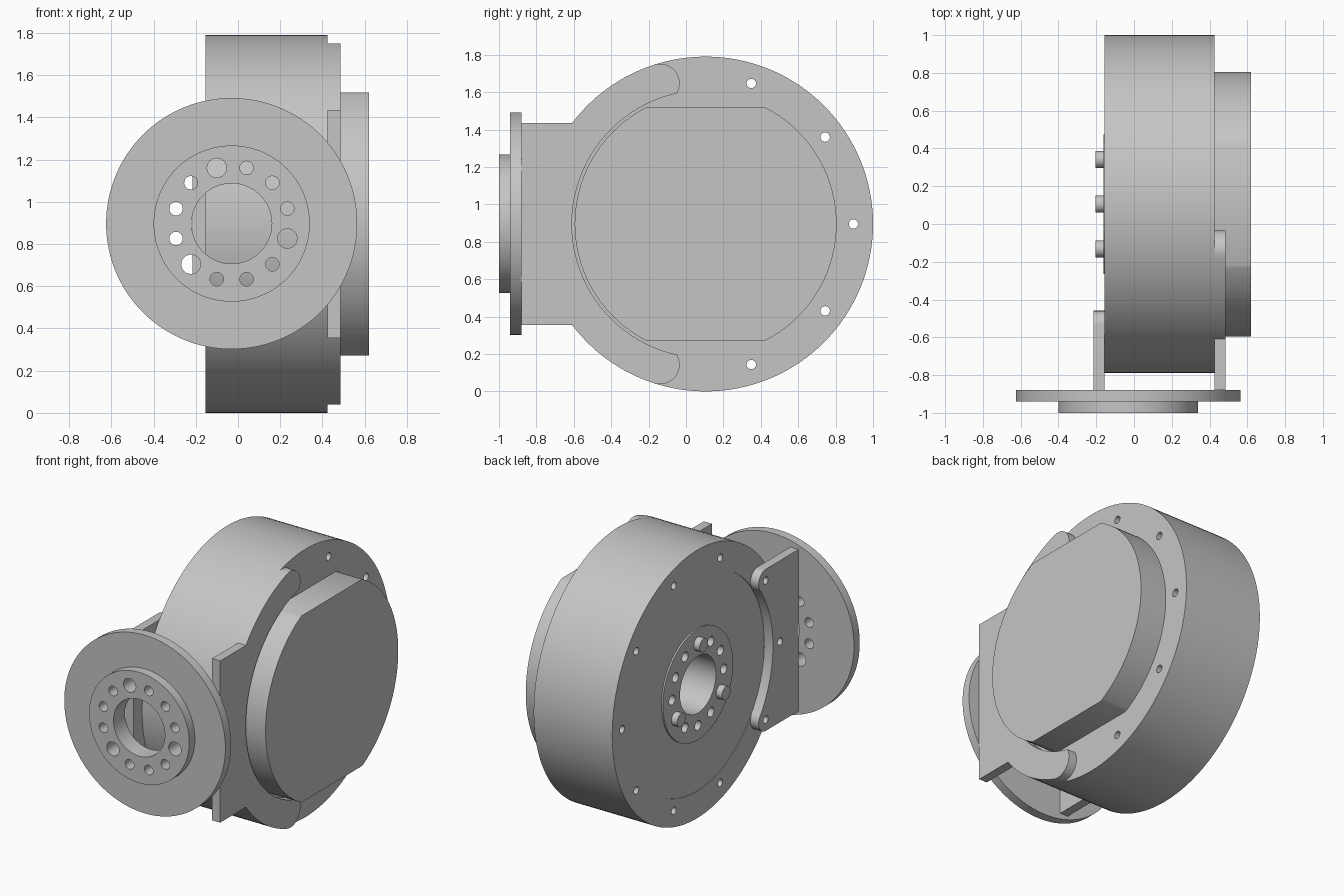
import bpy
import bmesh
from math import radians, degrees, sin, cos, asin, atan2
from mathutils import Matrix, Vector

cube = bpy.data.objects.get("Cube")
if cube:
    bpy.data.objects.remove(cube, do_unlink=True)

grey = bpy.data.materials.new("machined grey")
grey.use_nodes = True
colour = (0.56, 0.56, 0.56, 1)
grey.diffuse_color = colour
grey.node_tree.nodes["Principled BSDF"].inputs["Base Color"].default_value = colour

# Frames: profile X, profile Y and extrusion direction in world space
SIDE = Matrix(((0, 0, 1, 0), (1, 0, 0, 0.105), (0, 1, 0, 0.895), (0, 0, 0, 1)))
FRONT = Matrix(((1, 0, 0, -0.03), (0, 0, -1, 0), (0, 1, 0, 0.897), (0, 0, 0, 1)))


def arc(r, a0, a1, n, c=(0, 0)):
    """Points from angle a0 to a1 in degrees, both ends included."""
    angles = [radians(a0 + (a1 - a0) * i / n) for i in range(n + 1)]
    return [(c[0] + r * cos(a), c[1] + r * sin(a)) for a in angles]


def circle(r, c=(0, 0), n=128):
    return arc(r, 0, 360, n, c)[:-1]


def polar(r, a):
    return (r * cos(radians(a)), r * sin(radians(a)))


def holes(r, ring, angles):
    return [circle(r, polar(ring, a), 24) for a in angles]


def mirrored(half):
    """Close an upper half outline with its reflection below."""
    return half + [(x, -y) for x, y in reversed(half) if abs(y) > 1e-6]


def plate(name, frame, start, end, loops):
    """Extrude a filled outline with holes between two depths."""
    curve = bpy.data.curves.new(name, "CURVE")
    curve.dimensions = "2D"
    curve.fill_mode = "BOTH"
    curve.extrude = (end - start) / 2
    for loop in loops:
        spline = curve.splines.new("POLY")
        spline.points.add(len(loop) - 1)
        for point, (x, y) in zip(spline.points, loop):
            point.co = (x, y, 0, 1)
        spline.use_cyclic_u = True
    temp = bpy.data.objects.new("temp", curve)
    bpy.context.collection.objects.link(temp)
    graph = bpy.context.evaluated_depsgraph_get()
    mesh = bpy.data.meshes.new_from_object(temp.evaluated_get(graph))
    bpy.data.objects.remove(temp, do_unlink=True)
    bpy.data.curves.remove(curve)

    mesh.transform(frame @ Matrix.Translation(Vector((0, 0, (start + end) / 2))))
    bm = bmesh.new()
    bm.from_mesh(mesh)
    bmesh.ops.remove_doubles(bm, verts=bm.verts, dist=1e-5)
    bmesh.ops.recalc_face_normals(bm, faces=bm.faces)
    bm.to_mesh(mesh)
    bm.free()
    mesh.name = name
    mesh.materials.clear()
    mesh.materials.append(grey)
    obj = bpy.data.objects.new(name, mesh)
    bpy.context.collection.objects.link(obj)
    bpy.ops.object.select_all(action="DESELECT")
    obj.select_set(True)
    bpy.context.view_layer.objects.active = obj
    bpy.ops.object.shade_smooth_by_angle(angle=radians(30))
    return obj


# Drum with bolt circle, centre bore and thin raised rim
R, BOLT, INNER = 0.895, 0.79, 0.715
bolts = holes(0.025, BOLT, range(0, 360, 36))
pin_angles = (90, 210, 330)
hub_holes = holes(0.032, 0.273, [a for a in range(0, 360, 30) if a not in pin_angles])
bore = circle(0.19, n=64)
plate("drum", SIDE, -0.151, 0.425, [circle(R), bore] + bolts + hub_holes)
plate("drum_rim", SIDE, -0.155, -0.151, [circle(R), circle(INNER)] + bolts)

# Output hub and its drive pins
plate("output_hub", SIDE, -0.162, -0.151, [circle(0.37), bore] + hub_holes)
for a in pin_angles:
    plate("drive_pin", SIDE, -0.205, -0.151, [circle(0.045, polar(0.273, a), 32)])

# Cover with flat top and bottom
flat = degrees(asin(0.623 / 0.70))
cover = arc(0.70, -flat, flat, 64) + arc(0.70, 180 - flat, 180 + flat, 64)
plate("cover", SIDE, 0.425, 0.62, [cover])

# Long-armed bracket on the cover side
FRONT_EDGE = (-0.985, 0.54)
tip = arc(0.105, 108, -30.3, 20, polar(BOLT, 108))
inner_start = degrees(atan2(tip[-1][1], tip[-1][0]))
outer_start = 180 - degrees(asin(FRONT_EDGE[1] / R))
half = ([FRONT_EDGE] + arc(R, outer_start, 108, 24)[:-1] + tip
        + arc(INNER, inner_start, 180, 40)[1:])
plate("cover_side_bracket", SIDE, 0.425, 0.485, [mirrored(half)])

# Short bolted bracket on the hub side
half = ([FRONT_EDGE] + arc(0.075, 90, -36, 20, polar(BOLT, 144))
        + arc(INNER, 144, 180, 24)[1:])
plate("hub_side_bracket", SIDE, -0.215, -0.155,
      [mirrored(half)] + holes(0.025, BOLT, (144, 180, 216)))

# Front flange and raised mounting ring with three larger dowel holes
dowels = (105, 225, 345)
mount = holes(0.032, 0.273, [a for a in range(15, 360, 30) if a not in dowels])
mount += holes(0.046, 0.273, dowels)
plate("front_flange", FRONT, 0.88, 0.94, [circle(0.595), bore] + mount)
plate("mounting_ring", FRONT, 0.94, 1.0, [circle(0.37), bore] + mount)
